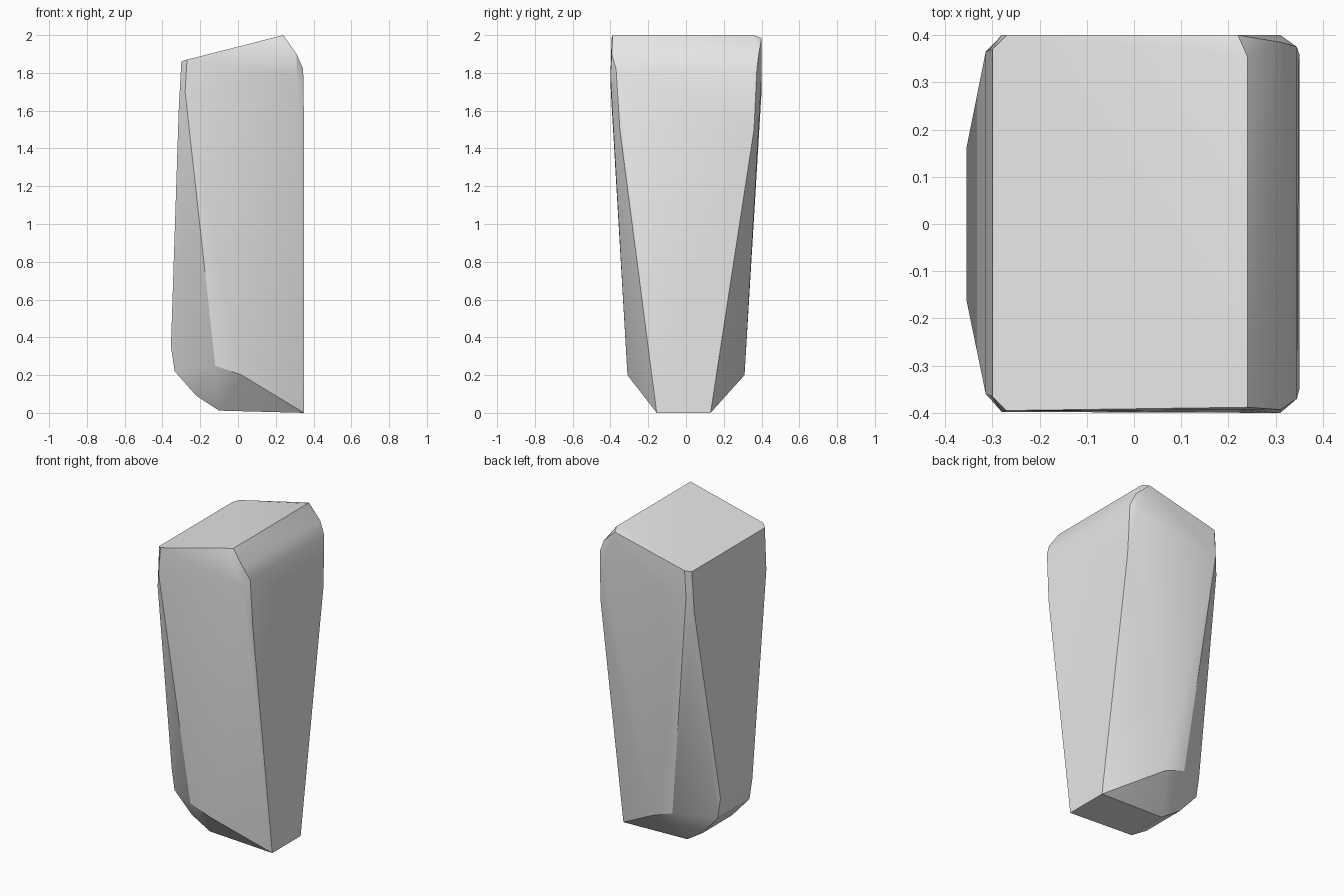
import bpy
import bmesh
import math

# Remove only the default cube
default_cube = bpy.data.objects.get("Cube")
if default_cube:
    bpy.data.objects.remove(default_cube, do_unlink=True)


def make_material(name, colour):
    material = bpy.data.materials.new(name)
    material.use_nodes = True
    material.diffuse_color = colour
    material.node_tree.nodes["Principled BSDF"].inputs["Base Color"].default_value = colour
    return material


def add_corners(bm, corners):
    """Each corner is x, front depth, back depth, z; it gives a front and a back point."""
    for x, front, back, z in corners:
        bm.verts.new((x, -front, z))
        bm.verts.new((x, back, z))


# Sloping top with clipped corners
top_corners = [
    (-.3, .365, .37, 1.86),
    (-.27, .395, .4, 1.87),
    (.22, .394, .4, 1.985),
    (.24, .388, .355, 2),
]

# Rounded shoulder leading down to the flat tapering side
shoulder_corners = [
    (.31, .393, .385, 1.9),
    (.345, .37, .375, 1.82),
    (.35, .35, .36, 1.5),
    (.35, .155, .13, 0),
]

# Broad front and back faces, narrowing downwards
broad_corners = [
    (.31, .4, .4, 1.78),
    (-.28, .398, .4, 1.7),
    (-.12, .308, .308, .25),
    (.02, .31, .31, .2),
]

# Opposite narrow side and the curved underside
underside_corners = [
    (-.314, .36, .365, 1.6),
    (-.355, .16, .16, .35),
    (-.335, .16, .16, .22),
    (-.22, .15, .15, .09),
    (-.1, .14, .13, .012),
]

# Wrap the corners in one faceted stone
bm = bmesh.new()
for corners in (top_corners, shoulder_corners, broad_corners, underside_corners):
    add_corners(bm, corners)
hull = bmesh.ops.convex_hull(bm, input=bm.verts[:])
loose = {v for v in hull["geom_interior"] + hull["geom_unused"]
         if isinstance(v, bmesh.types.BMVert)}
bmesh.ops.delete(bm, geom=list(loose), context="VERTS")
bmesh.ops.dissolve_limit(bm, angle_limit=math.radians(1),
                         verts=bm.verts[:], edges=bm.edges[:])
bmesh.ops.recalc_face_normals(bm, faces=bm.faces[:])

mesh = bpy.data.meshes.new("stone_block")
bm.to_mesh(mesh)
bm.free()
mesh.materials.append(make_material("light grey stone", (.8, .8, .8, 1)))

stone = bpy.data.objects.new("stone_block", mesh)
bpy.context.collection.objects.link(stone)

# Soft shading over the gentle bends, crisp main edges
bpy.ops.object.select_all(action="DESELECT")
stone.select_set(True)
bpy.context.view_layer.objects.active = stone
bpy.ops.object.shade_smooth_by_angle(angle=math.radians(30))
